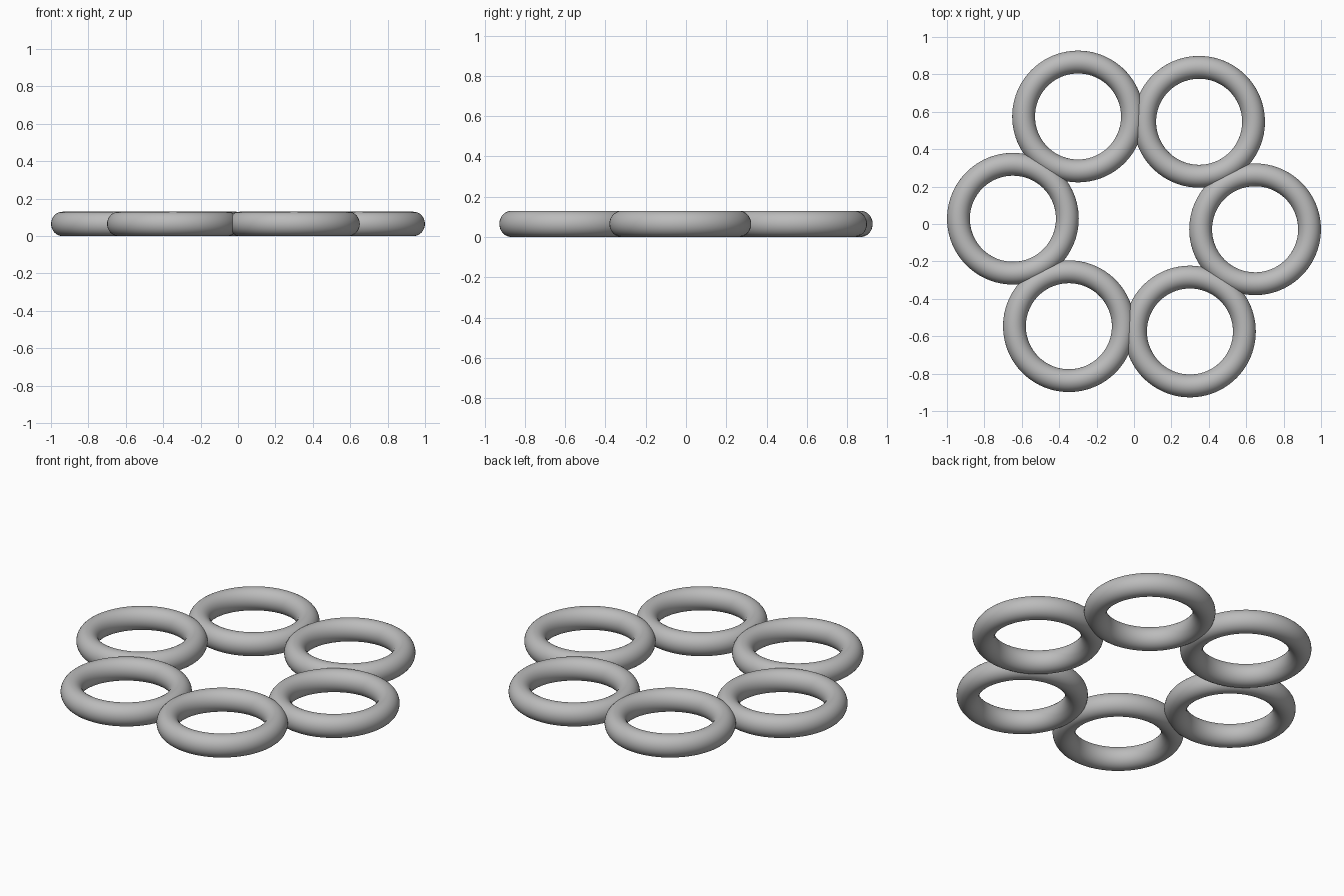
import bpy
from math import cos, sin, radians

if "Cube" in bpy.data.objects:
    bpy.data.objects.remove(bpy.data.objects["Cube"])

RING_COUNT = 6
CIRCLE_RADIUS = 0.648   # distance of ring centres from the middle
RING_RADIUS = 0.291     # centre line of each tube
TUBE_RADIUS = 0.061
HEIGHT = 0.13
TURN = -2.5             # whole arrangement is slightly rotated

# Single plain grey
GREY = (0.5, 0.5, 0.5, 1.0)
grey = bpy.data.materials.new("grey")
grey.use_nodes = True
grey.diffuse_color = GREY
grey.node_tree.nodes["Principled BSDF"].inputs["Base Color"].default_value = GREY


def add_ring(index):
    """One smooth ring lying flat, overlapping its neighbours slightly."""
    angle = radians(TURN + index * 360 / RING_COUNT)
    bpy.ops.mesh.primitive_torus_add(
        major_radius=RING_RADIUS, minor_radius=TUBE_RADIUS,
        major_segments=96, minor_segments=32,
        location=(CIRCLE_RADIUS * cos(angle), CIRCLE_RADIUS * sin(angle), HEIGHT / 2))
    ring = bpy.context.object
    ring.name = f"ring_{index + 1}"
    ring.scale.z = HEIGHT / (2 * TUBE_RADIUS)
    bpy.ops.object.transform_apply(location=False, rotation=False, scale=True)
    bpy.ops.object.shade_smooth()
    ring.data.materials.append(grey)


# Rings set in a circle
for i in range(RING_COUNT):
    add_ring(i)
